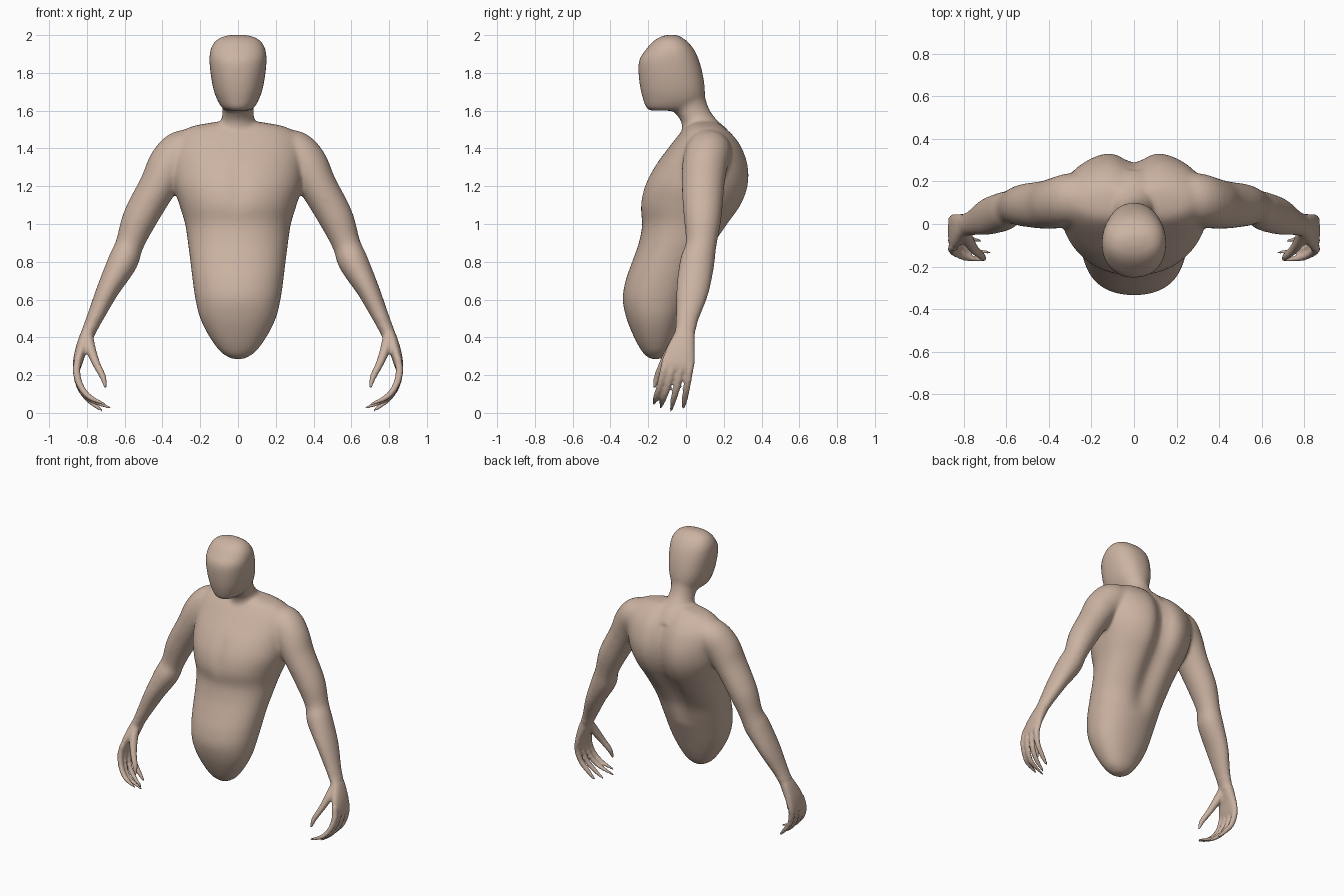
import bpy
import bmesh
from math import sin, cos, pi, exp
from mathutils import Vector

cube = bpy.data.objects.get("Cube")
if cube:
    bpy.data.objects.remove(cube, do_unlink=True)

skin = bpy.data.materials.new("warm_skin")
skin.use_nodes = True
skin.diffuse_color = (0.60, 0.45, 0.36, 1)
skin.node_tree.nodes["Principled BSDF"].inputs["Base Color"].default_value = skin.diffuse_color

bm = bmesh.new()


def spline(rows, steps=5):
    """Smoothly interpolate rows of numbers."""
    out = []
    last = len(rows) - 1
    for i in range(last):
        p0, p1 = rows[max(i - 1, 0)], rows[i]
        p2, p3 = rows[i + 1], rows[min(i + 2, last)]
        for k in range(steps):
            t = k / steps
            out.append([b + 0.5 * t * (c - a + t * (2 * a - 5 * b + 4 * c - d
                                                    + t * (3 * (b - c) + d - a)))
                        for a, b, c, d in zip(p0, p1, p2, p3)])
    out.append(rows[last])
    return out


def power(value, exponent):
    return abs(value) ** exponent * (1 if value > 0 else -1)


def loft(rows, upright=False, side=1, square=2.0, sides=32, shape=None):
    """Skin rings of (x, y, z, across, along_y), upright or square to their path."""
    rows = spline(rows)
    centres = [Vector(r[:3]) for r in rows]
    rings = []
    for i, row in enumerate(rows):
        ahead = centres[min(i + 1, len(rows) - 1)] - centres[max(i - 1, 0)]
        axis = Vector((0, 0, 1)) if upright else ahead.normalized()
        across = Vector((0, 1, 0)).cross(axis).normalized()
        along = axis.cross(across)
        ring = []
        for k in range(sides):
            a = 2 * pi * k / sides
            p = (centres[i] + across * row[3] * power(cos(a), 2 / square)
                 + along * row[4] * power(sin(a), 2 / square))
            if shape:
                p = shape(p, sin(a))
            ring.append(bm.verts.new((p.x * side, p.y, p.z)))
        rings.append(ring)
    for low, high in zip(rings, rings[1:]):
        for k in range(sides):
            n = (k + 1) % sides
            bm.faces.new((low[k], low[n], high[n], high[k]))
    bm.faces.new(rings[0][::-1])
    bm.faces.new(rings[-1])


def column(profile, **options):
    """Upright loft from rows of (height, half width, front, back)."""
    loft([(0, (f + b) / 2, z, w, (b - f) / 2) for z, w, f, b in profile],
         upright=True, **options)


def spine_groove(p, facing):
    """Sink the spine between the shoulder blades and part the chest a little."""
    if facing > 0:
        fade = max(0, 1 - ((p.z - 1.15) / 0.5) ** 2)
        p.y -= 0.065 * facing * fade * exp(-(p.x / 0.075) ** 2)
    else:
        fade = max(0, 1 - ((p.z - 1.2) / 0.15) ** 2)
        p.y -= 0.012 * facing * fade * exp(-(p.x / 0.04) ** 2)
    return p


# Torso, tapering to a rounded end
column([(0.285, 0.03, -0.19, -0.13), (0.32, 0.09, -0.23, -0.09),
        (0.4, 0.15, -0.275, -0.05), (0.5, 0.2, -0.315, -0.01),
        (0.6, 0.225, -0.335, 0.03), (0.7, 0.24, -0.32, 0.07),
        (0.8, 0.252, -0.285, 0.11), (0.9, 0.265, -0.25, 0.17),
        (1.0, 0.28, -0.232, 0.24), (1.1, 0.31, -0.242, 0.31),
        (1.2, 0.34, -0.222, 0.345), (1.3, 0.35, -0.17, 0.345),
        (1.4, 0.35, -0.095, 0.31), (1.47, 0.32, -0.04, 0.26),
        (1.515, 0.25, 0, 0.21), (1.54, 0.12, 0.03, 0.18)],
       square=2.2, sides=64, shape=spine_groove)

# Neck
column([(1.44, 0.14, -0.03, 0.26), (1.5, 0.12, -0.02, 0.22),
        (1.55, 0.09, -0.03, 0.165), (1.6, 0.082, -0.07, 0.128),
        (1.66, 0.09, -0.1, 0.105), (1.74, 0.1, -0.1, 0.09)])

# Head with a flat face
column([(1.6, 0.06, -0.19, 0.03), (1.615, 0.085, -0.212, 0.06),
        (1.66, 0.112, -0.228, 0.095), (1.72, 0.132, -0.243, 0.1),
        (1.8, 0.146, -0.252, 0.088), (1.87, 0.152, -0.248, 0.068),
        (1.92, 0.147, -0.215, 0.045), (1.96, 0.128, -0.182, 0.015),
        (1.987, 0.095, -0.145, -0.02), (2.002, 0.04, -0.1, -0.05)],
       square=2.25)

FINGERS = [  # knuckle y, tip x, tip y, tip z
    (-0.105, 0.70, -0.172, 0.045),
    (-0.062, 0.672, -0.135, 0.025),
    (-0.018, 0.715, -0.08, 0.008),
    (0.024, 0.74, -0.015, 0.02),
]

for side in (1, -1):
    # Arm from shoulder to wrist
    loft([(0.2, 0.13, 1.41, 0.08, 0.1), (0.29, 0.12, 1.385, 0.115, 0.12),
          (0.36, 0.1, 1.31, 0.118, 0.12), (0.425, 0.09, 1.2, 0.1, 0.113),
          (0.52, 0.088, 1.03, 0.092, 0.1), (0.575, 0.08, 0.89, 0.075, 0.082),
          (0.61, 0.06, 0.8, 0.08, 0.092), (0.69, 0.035, 0.65, 0.06, 0.088),
          (0.75, 0.01, 0.52, 0.046, 0.065), (0.787, -0.003, 0.44, 0.038, 0.053),
          (0.8, -0.01, 0.4, 0.034, 0.055)], side=side)
    # Palm
    loft([(0.78, 0, 0.46, 0.03, 0.045), (0.805, -0.01, 0.4, 0.035, 0.058),
          (0.835, -0.03, 0.32, 0.03, 0.078), (0.852, -0.042, 0.25, 0.023, 0.086),
          (0.855, -0.045, 0.22, 0.012, 0.07)], side=side, square=2.4)
    # Curled fingers
    for y, tip_x, tip_y, tip_z in FINGERS:
        lean = tip_y - y
        loft([(0.845, y, 0.29, 0.02, 0.02),
              (0.855, y + lean * 0.2, 0.22, 0.02, 0.021),
              (0.835, y + lean * 0.5, 0.13 + tip_z * 0.3, 0.018, 0.018),
              (0.785, y + lean * 0.8, 0.06 + tip_z * 0.5, 0.015, 0.016),
              (tip_x, tip_y, tip_z, 0.007, 0.007)], side=side, sides=16)
    # Thumb
    loft([(0.795, -0.03, 0.41, 0.028, 0.03), (0.78, -0.075, 0.34, 0.027, 0.03),
          (0.75, -0.12, 0.26, 0.021, 0.023), (0.715, -0.152, 0.19, 0.017, 0.018),
          (0.7, -0.168, 0.13, 0.008, 0.008)], side=side, sides=16)

bmesh.ops.recalc_face_normals(bm, faces=bm.faces[:])
mesh = bpy.data.meshes.new("body")
bm.to_mesh(mesh)
bm.free()
body = bpy.data.objects.new("body", mesh)
bpy.context.collection.objects.link(body)

# Fuse all parts into one continuous skin
remesh = body.modifiers.new("fuse", "REMESH")
remesh.mode = "VOXEL"
remesh.voxel_size = 0.009
fused = bpy.data.meshes.new_from_object(
    body.evaluated_get(bpy.context.evaluated_depsgraph_get()))
body.modifiers.clear()
body.data = fused
bpy.data.meshes.remove(mesh)
fused.name = "body"
fused.materials.clear()
fused.materials.append(skin)
for face in fused.polygons:
    face.use_smooth = True
    face.material_index = 0

# Soften the joins, sparing the slender hands
soft = body.vertex_groups.new(name="soft_areas")
soft.add([v.index for v in fused.vertices if v.co.z > 0.46 or abs(v.co.x) < 0.5], 1, "REPLACE")
for name, group, rounds in (("blend_joins", "soft_areas", 24), ("polish", "", 3)):
    smooth = body.modifiers.new(name, "SMOOTH")
    smooth.factor = 0.5
    smooth.iterations = rounds
    smooth.vertex_group = group
